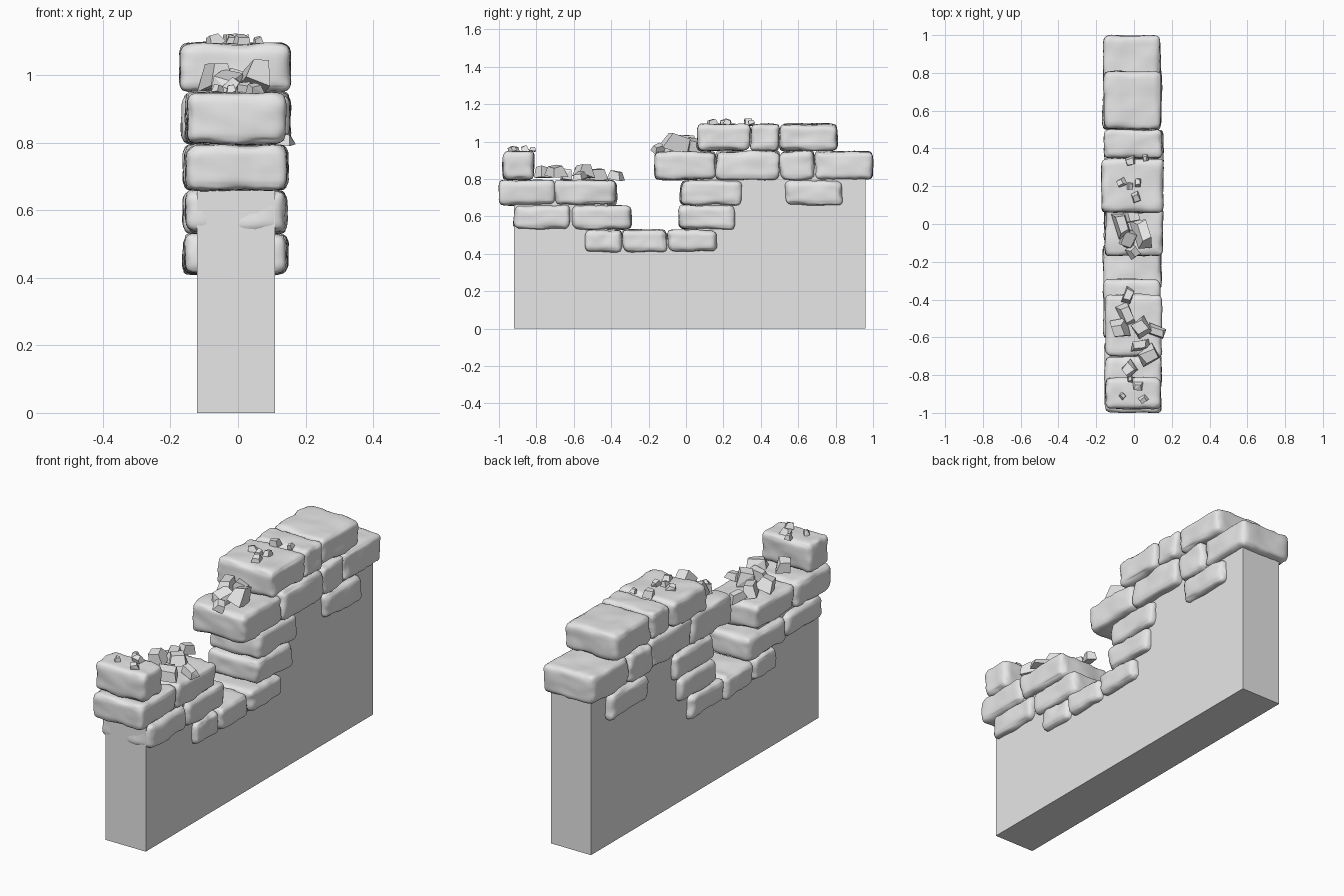
import bpy
import bmesh
import math
import random
from mathutils import Vector, Euler, noise

random.seed(7)
default_cube = bpy.data.objects.get("Cube")
if default_cube:
    bpy.data.objects.remove(default_cube, do_unlink=True)

stone_grey = bpy.data.materials.new("stone_grey")
stone_grey.use_nodes = True
GREY = (0.8, 0.8, 0.8, 1)
stone_grey.diffuse_color = GREY
stone_grey.node_tree.nodes["Principled BSDF"].inputs["Base Color"].default_value = GREY


def add_object(name, bm, smooth=False):
    bmesh.ops.recalc_face_normals(bm, faces=bm.faces[:])
    mesh = bpy.data.meshes.new(name)
    for face in bm.faces:
        face.smooth = smooth
    bm.to_mesh(mesh)
    bm.free()
    mesh.materials.append(stone_grey)
    obj = bpy.data.objects.new(name, mesh)
    bpy.context.collection.objects.link(obj)
    return obj


def worn_stone(name, xs, ys, zs, radius=0.032):
    """A box with rounded edges, a slight skew and a worn, uneven surface."""
    low, high = Vector((xs[0], ys[0], zs[0])), Vector((xs[1], ys[1], zs[1]))
    centre, half = (low + high) / 2, (high - low) / 2
    inner = half - Vector((radius,) * 3)
    skew = random.uniform(-0.06, 0.06)
    offset = Vector([random.uniform(0, 50) for _ in range(3)])
    bm = bmesh.new()
    bmesh.ops.create_cube(bm, size=2)
    bmesh.ops.subdivide_edges(bm, edges=bm.edges[:], cuts=15, use_grid_fill=True)
    for vert in bm.verts:
        # Pack the grid towards the edges, where the rounding is
        unit = Vector([math.sin(c * math.pi / 2) for c in vert.co])
        p = Vector([u * h for u, h in zip(unit, half)])
        core = Vector([max(-i, min(i, c)) for c, i in zip(p, inner)])
        normal = (p - core).normalized()
        p = core + normal * radius
        seed = p + offset
        wear = 0.008 * noise.noise(seed * 9) + 0.004 * noise.noise(seed * 25)
        edge = sum(abs(u) > 0.85 for u in unit) > 1
        p += normal * (wear * (1.6 if edge else 1) - 0.002)
        p.y += skew * p.z
        vert.co = centre + p
    return add_object(name, bm, smooth=True)


def chunk(name, place, size, turn, tilt=0.35):
    """A sharp broken piece: the hull of a jittered box with a cut corner."""
    bm = bmesh.new()
    spin = Euler((random.uniform(-tilt, tilt), random.uniform(-tilt, tilt), turn))
    for i in (-1, 1):
        for j in (-1, 1):
            for k in (-1, 1):
                taper = 0.7 if k > 0 else 1
                p = Vector([s * c * t / 2 * random.uniform(0.65, 1.05)
                            for s, c, t in zip(size, (i, j, k), (taper, taper, 1))])
                p.rotate(spin)
                bm.verts.new(p + Vector(place))
    hull = bmesh.ops.convex_hull(bm, input=bm.verts[:])
    spare = {g for g in hull["geom_interior"] + hull["geom_unused"]
             if isinstance(g, bmesh.types.BMVert)}
    bmesh.ops.delete(bm, geom=list(spare), context='VERTS')
    bmesh.ops.dissolve_limit(bm, angle_limit=0.25, verts=bm.verts[:], edges=bm.edges[:])
    return add_object(name, bm)


# Plain wall core, a stepped profile extruded across the thickness
profile = [(-0.92, 0), (0.96, 0), (0.96, 0.88), (0.06, 0.88), (0.06, 0.48),
           (-0.42, 0.48), (-0.42, 0.72), (-0.92, 0.72)]
bm = bmesh.new()
side = bm.faces.new([bm.verts.new((-0.122, y, z)) for y, z in profile])
ext = bmesh.ops.extrude_face_region(bm, geom=[side])
bmesh.ops.translate(bm, vec=(0.232, 0, 0),
                    verts=[g for g in ext["geom"] if isinstance(g, bmesh.types.BMVert)])
add_object("wall_core", bm)

# Courses of stones: height range, then the span of each stone along the wall
courses = [
    ((0.41, 0.53), [(-0.54, -0.34), (-0.34, -0.1), (-0.1, 0.17)]),
    ((0.53, 0.66), [(-0.92, -0.62), (-0.61, -0.29), (-0.04, 0.26)]),
    ((0.66, 0.795), [(-1, -0.7), (-0.7, -0.37), (-0.03, 0.3), (0.53, 0.84)]),
    ((0.795, 0.95), [(-0.98, -0.81), (-0.17, 0.16), (0.16, 0.5),
                     (0.5, 0.69), (0.69, 1)]),
    ((0.95, 1.095), [(0.06, 0.345), (0.345, 0.5), (0.5, 0.81)]),
]
for row, (heights, spans) in enumerate(courses):
    for col, span in enumerate(spans):
        left = -0.158 + random.uniform(-0.008, 0.008)
        right = 0.146 + random.uniform(-0.008, 0.008)
        if row == 4 and col == 0:
            left, right = -0.175, 0.16
        worn_stone(f"course_{row + 1}_stone_{col + 1}", (left, right), span, heights)

# Rubble on the overhanging ledge and on the low side
ledge = [((-0.06, 0, 1), (0.08, 0.15, 0.09), 0.3),
         ((0.05, -0.05, 0.995), (0.09, 0.19, 0.09), 0.2),
         ((-0.03, -0.08, 0.975), (0.09, 0.12, 0.06), -0.4),
         ((0, -0.15, 0.965), (0.06, 0.07, 0.04), 0.7),
         ((-0.01, 0.04, 0.98), (0.1, 0.08, 0.07), 0.1)]
low_side = [((-0.03, -0.38, 0.82), (0.06, 0.1, 0.05), -0.4),
            ((-0.04, -0.48, 0.825), (0.08, 0.12, 0.06), 0.4),
            ((-0.08, -0.56, 0.83), (0.09, 0.1, 0.08), 0.2),
            ((0.04, -0.55, 0.845), (0.1, 0.11, 0.07), 0.6),
            ((0.12, -0.57, 0.815), (0.11, 0.07, 0.04), -0.3),
            ((0.03, -0.64, 0.82), (0.11, 0.07, 0.06), 0.1),
            ((0.08, -0.7, 0.84), (0.13, 0.1, 0.06), 0.5),
            ((-0.03, -0.77, 0.835), (0.09, 0.08, 0.07), 0.7)]
for name, pile in (("ledge_rubble", ledge), ("low_side_rubble", low_side)):
    for n, (place, size, turn) in enumerate(pile):
        chunk(f"{name}_{n + 1}", place, size, turn)

# Small pebbles on the two highest flat tops
top_spots = [(-0.07, 0.22), (-0.02, 0.2), (0.02, 0.22), (0.01, 0.14), (-0.02, 0.33), (0.06, 0.35)]
end_spots = [(-0.06, -0.91), (0.02, -0.86), (0.05, -0.93), (-0.02, -0.82)]
for name, spots, height in (("top_pebble", top_spots, 1.103), ("end_pebble", end_spots, 0.96)):
    for n, (x, y) in enumerate(spots):
        s = random.uniform(0.026, 0.05)
        chunk(f"{name}_{n + 1}", (x, y, height), (s, s * 1.2, s * 0.8),
              random.uniform(0, math.pi))
